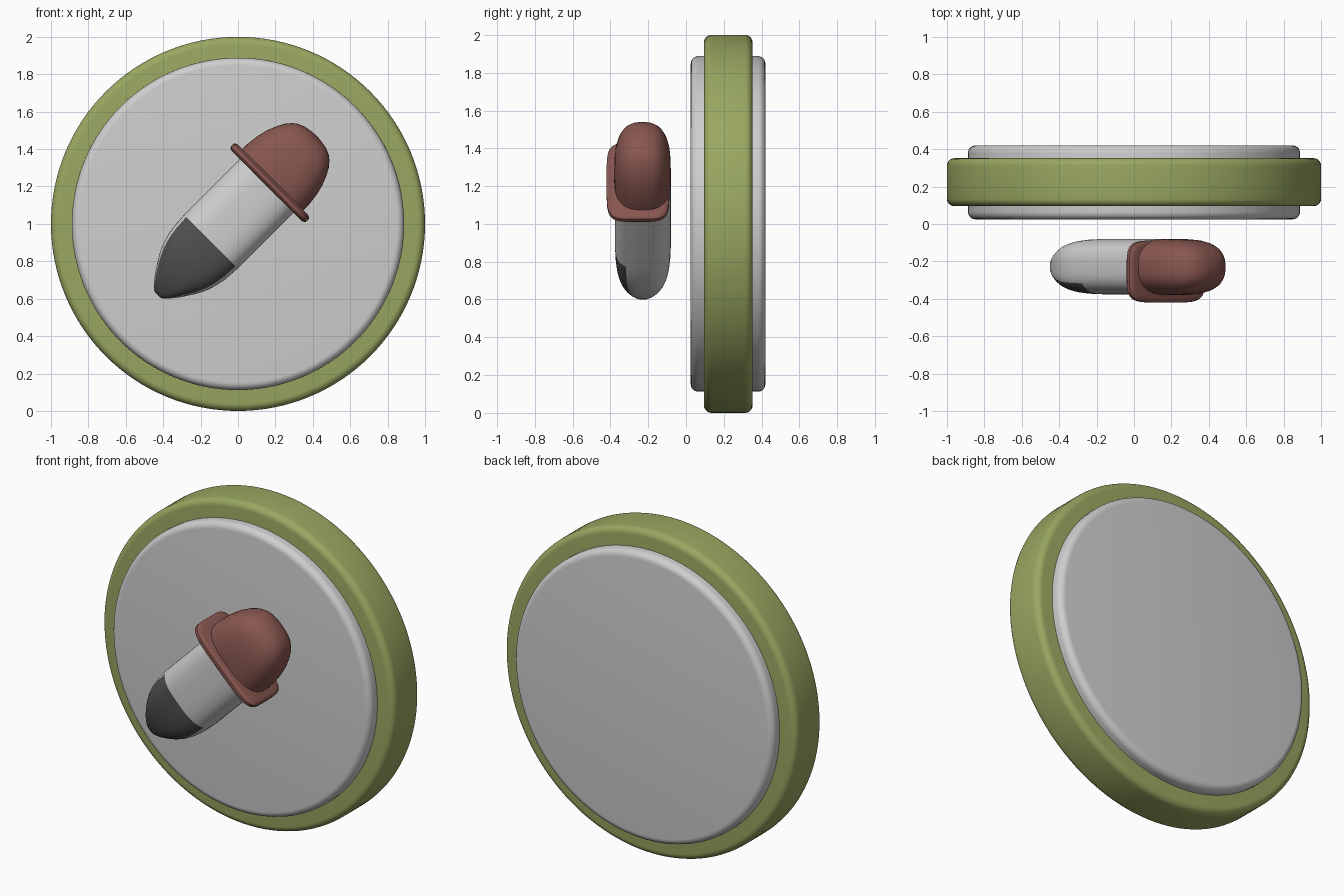
import bpy, bmesh, math
from mathutils import Vector

if "Cube" in bpy.data.objects:
    bpy.data.objects.remove(bpy.data.objects["Cube"])

TAU = 2 * math.pi


def material(name, rgb):
    m = bpy.data.materials.new(name)
    m.diffuse_color = (*rgb, 1)
    m.use_nodes = True
    m.node_tree.nodes["Principled BSDF"].inputs["Base Color"].default_value = m.diffuse_color
    return m


WHITE = material("pale grey", (0.62, 0.62, 0.62))
GREEN = material("olive green", (0.32, 0.39, 0.12))
BROWN = material("red brown", (0.25, 0.095, 0.08))
DARK = material("dark grey", (0.08, 0.08, 0.08))


def finish(name, bm, mats, angle=40):
    bmesh.ops.recalc_face_normals(bm, faces=bm.faces)
    me = bpy.data.meshes.new(name)
    bm.to_mesh(me)
    bm.free()
    for m in mats:
        me.materials.append(m)
    ob = bpy.data.objects.new(name, me)
    bpy.context.collection.objects.link(ob)
    bpy.ops.object.select_all(action='DESELECT')
    ob.select_set(True)
    bpy.context.view_layer.objects.active = ob
    bpy.ops.object.shade_smooth_by_angle(angle=math.radians(angle))
    return ob


def bridge(bm, rings, rule=None):
    """Skin closed rings of points; rule(ring, segment) gives a material slot."""
    loops = [[bm.verts.new(p) for p in r] for r in rings]
    n = len(loops[0])
    for i in range(len(loops) - 1):
        for j in range(n):
            k = (j + 1) % n
            f = bm.faces.new((loops[i][j], loops[i][k],
                              loops[i + 1][k], loops[i + 1][j]))
            f.material_index = rule(i, j) if rule else 0
    caps = (bm.faces.new(loops[0]), bm.faces.new(loops[-1]))
    return caps


def disc(name, radius, y0, y1, bevel, mat, sides=128, steps=6):
    """Round plate facing -y with rounded rims."""
    prof = []
    for i in range(steps + 1):
        a = i / steps * math.pi / 2
        prof.append((radius - bevel + bevel * math.sin(a),
                     y0 + bevel - bevel * math.cos(a)))
    prof += [(r, y0 + y1 - y) for r, y in reversed(prof)]
    bm = bmesh.new()
    bridge(bm, [[(r * math.cos(TAU * j / sides), y, 1 + r * math.sin(TAU * j / sides))
                 for j in range(sides)] for r, y in prof])
    return finish(name, bm, [mat])


# Dropper axis: runs up and to the right at 45 degrees through the collar
ORIGIN = Vector((0.17, 0, 1.22))
ALONG = Vector((1, 0, 1)).normalized()
ACROSS = Vector((1, 0, -1)).normalized()
SEG = 64


def unit(j, power):
    a = TAU * j / SEG
    c, s = math.cos(a), math.sin(a)
    e = 2 / power
    return (math.copysign(abs(c) ** e, c), math.copysign(abs(s) ** e, s))


def loft(name, sections, y, power, mats, rule=None):
    """Sections are (distance along axis, half width, half depth)."""
    bm = bmesh.new()
    rings = []
    for s, w, d in sections:
        ring = []
        for j in range(SEG):
            c, q = unit(j, power)
            ring.append(ORIGIN + ALONG * s + ACROSS * (w * c) + Vector((0, y + d * q, 0)))
        rings.append(ring)
    caps = bridge(bm, rings, rule)
    if rule:
        caps[0].material_index = 0
    return finish(name, bm, mats)


# Round badge: green rim with a pale plate through it
disc("rim", 1.0, 0.095, 0.352, 0.04, GREEN)
disc("face_plate", 0.888, 0.025, 0.42, 0.04, WHITE)

# Glass tube, with the liquid coloured on the front of the lower part
tube = [(-0.848, 0.018, 0.014), (-0.842, 0.034, 0.028), (-0.825, 0.052, 0.045),
        (-0.78, 0.088, 0.075), (-0.735, 0.118, 0.099), (-0.69, 0.146, 0.116),
        (-0.64, 0.170, 0.130), (-0.59, 0.186, 0.139), (-0.53, 0.197, 0.145),
        (-0.445, 0.203, 0.148), (0.01, 0.203, 0.148)]
POWER = 3.0


def liquid(i, j):
    c, q = unit(j + 0.5, POWER)
    return 1 if i < 9 and q < 0 and abs(c) < 0.92 else 0


loft("tube", tube, -0.228, POWER, [WHITE, DARK], liquid)

# Collar between tube and bulb
collar = [(-0.024, 0.262, 0.143), (-0.02, 0.276, 0.157), (-0.01, 0.285, 0.166),
          (0.01, 0.285, 0.166), (0.02, 0.276, 0.157), (0.024, 0.262, 0.143)]
loft("collar", collar, -0.254, 5, [BROWN])

# Squeeze bulb
bulb = [(0.0, 0.232, 0.150), (0.06, 0.231, 0.150), (0.13, 0.223, 0.149),
        (0.19, 0.208, 0.145), (0.24, 0.188, 0.136), (0.28, 0.166, 0.122),
        (0.31, 0.141, 0.104), (0.33, 0.115, 0.084), (0.345, 0.078, 0.056),
        (0.352, 0.036, 0.026), (0.354, 0.008, 0.006)]
loft("bulb", bulb, -0.23, 2.6, [BROWN])
